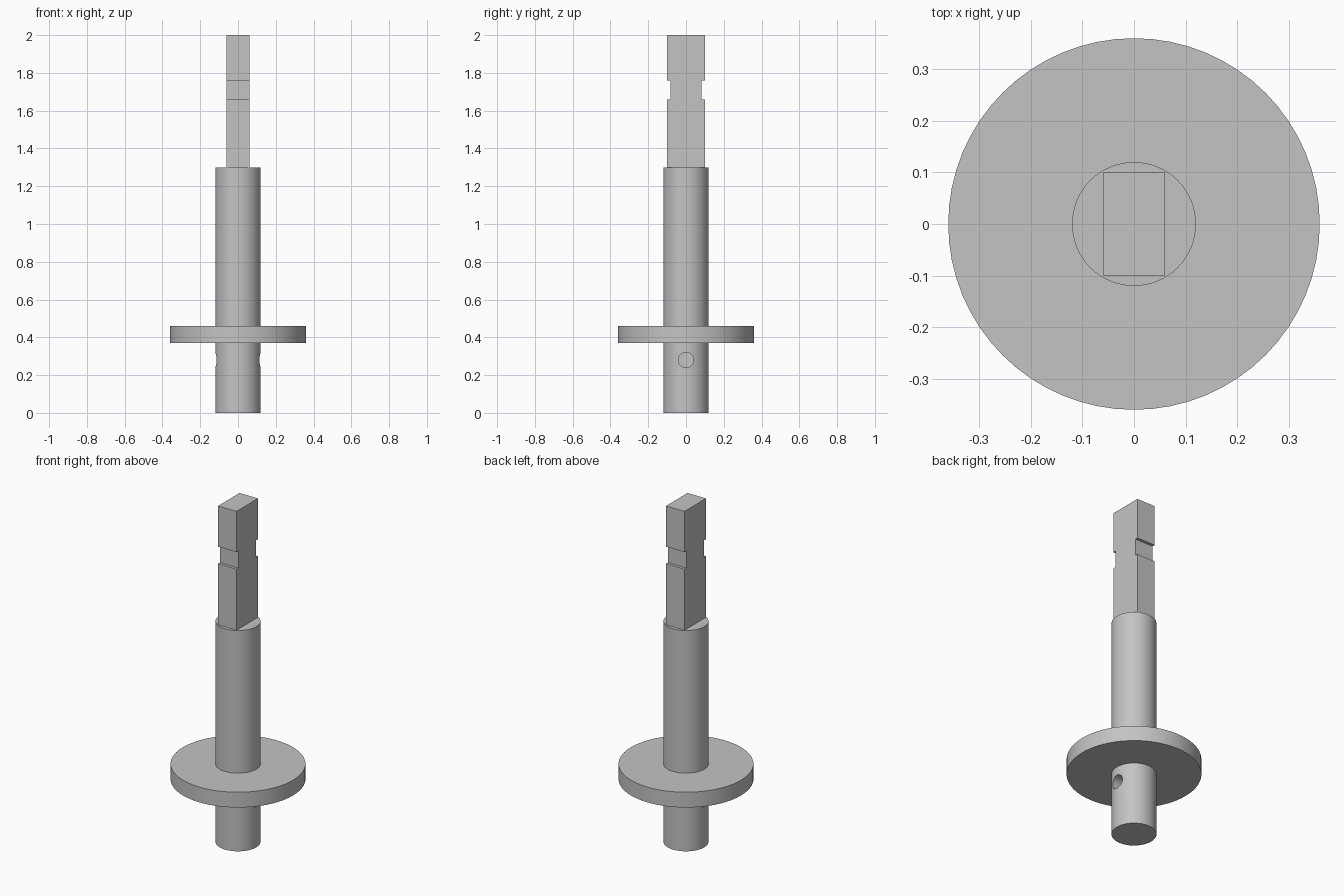
import bpy, bmesh, math

if "Cube" in bpy.data.objects:
    bpy.data.objects.remove(bpy.data.objects["Cube"])

steel = bpy.data.materials.new("grey steel")
steel.diffuse_color = (0.55, 0.55, 0.55, 1)
steel.use_nodes = True
steel.node_tree.nodes["Principled BSDF"].inputs["Base Color"].default_value = steel.diffuse_color


def make_object(name, bm):
    bmesh.ops.recalc_face_normals(bm, faces=bm.faces[:])
    mesh = bpy.data.meshes.new(name)
    bm.to_mesh(mesh)
    bm.free()
    mesh.materials.append(steel)
    obj = bpy.data.objects.new(name, mesh)
    bpy.context.collection.objects.link(obj)
    return obj


def lathe(name, profile, sides=64):
    """Solid of revolution about z from (radius, z) points, closed with flat caps."""
    bm = bmesh.new()
    rings = [[bm.verts.new((r * math.cos(2 * math.pi * i / sides),
                            r * math.sin(2 * math.pi * i / sides), z))
              for i in range(sides)] for r, z in profile]
    for low, high in zip(rings, rings[1:]):
        for i in range(sides):
            j = (i + 1) % sides
            bm.faces.new((low[i], low[j], high[j], high[i]))
    bm.faces.new(rings[0])
    bm.faces.new(rings[-1])
    return make_object(name, bm)


def activate(obj):
    bpy.ops.object.select_all(action='DESELECT')
    obj.select_set(True)
    bpy.context.view_layer.objects.active = obj


# Round shaft with its collar disc
shaft = lathe("shaft_with_collar", [(0.12, 0), (0.12, 0.37), (0.36, 0.37),
                                    (0.36, 0.46), (0.12, 0.46), (0.12, 1.30)])

# Blind cross holes on both sides of the lower shaft
for side in (-1, 1):
    cutter = lathe("hole_cutter", [(0.04, -0.06), (0.04, 0.06)], 32)
    cutter.location = (side * 0.12, 0, 0.28)
    cutter.rotation_euler = (0, math.pi / 2, 0)
    cutter.hide_render = True
    cut = shaft.modifiers.new("cross_hole", 'BOOLEAN')
    cut.operation = 'DIFFERENCE'
    cut.solver = 'EXACT'
    cut.object = cutter
    activate(shaft)
    bpy.ops.object.modifier_apply(modifier=cut.name)
    bpy.data.objects.remove(cutter)

activate(shaft)
bpy.ops.object.shade_smooth_by_angle(angle=math.radians(30))

# Flat tang with a notch across each narrow edge
half = [(0.10, 1.30), (0.10, 1.66), (0.083, 1.66),
        (0.083, 1.76), (0.10, 1.76), (0.10, 2.0)]
outline = half + [(-y, z) for y, z in reversed(half)]
bm = bmesh.new()
face = bm.faces.new([bm.verts.new((-0.06, y, z)) for y, z in outline])
grown = bmesh.ops.extrude_face_region(bm, geom=[face])
bmesh.ops.translate(bm, vec=(0.12, 0, 0),
                    verts=[v for v in grown["geom"] if isinstance(v, bmesh.types.BMVert)])
make_object("notched_tang", bm)
